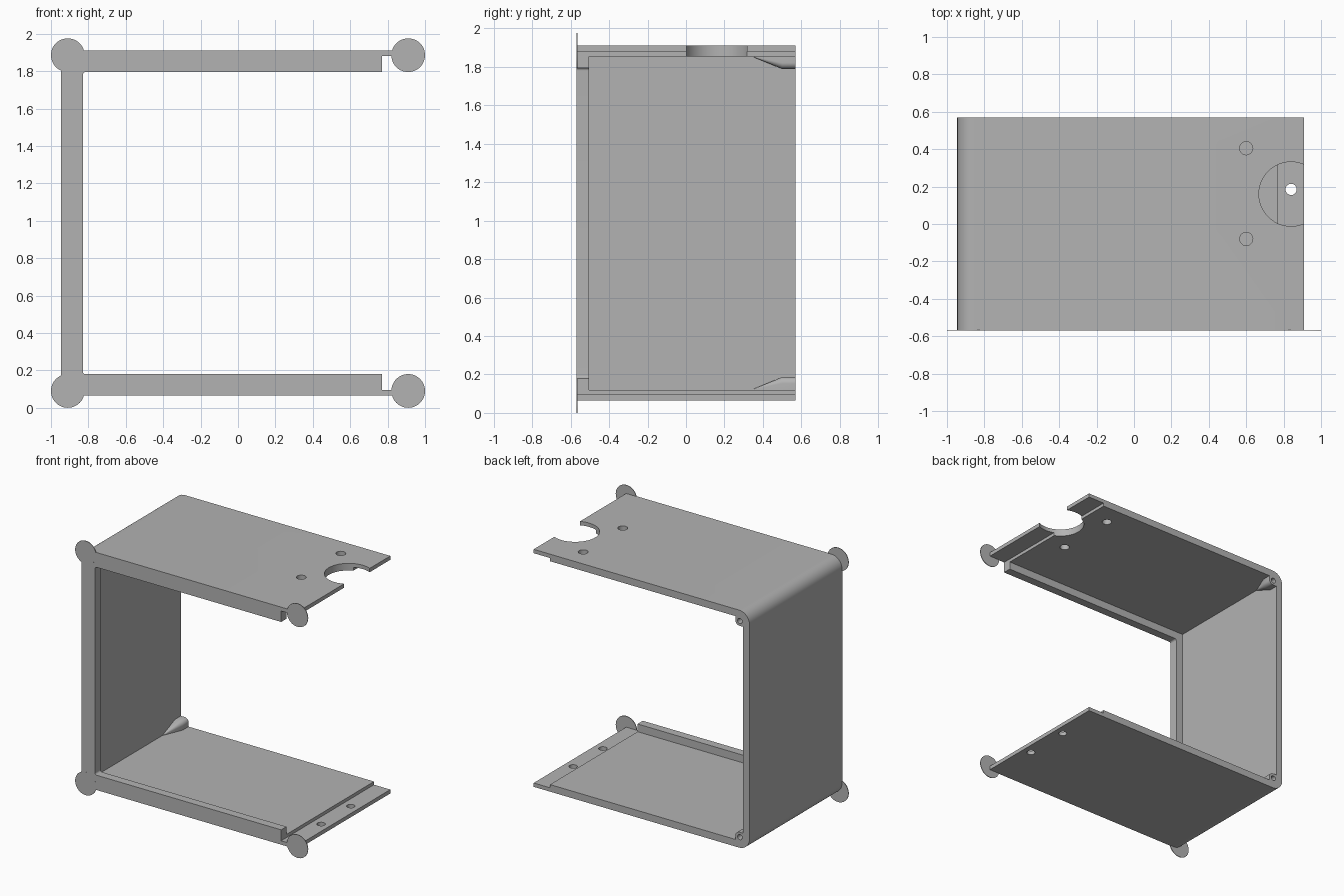
import bpy, bmesh
from math import cos, sin, pi
from mathutils import Vector

if "Cube" in bpy.data.objects:
    bpy.data.objects.remove(bpy.data.objects["Cube"])

grey = bpy.data.materials.new("plain grey")
grey.use_nodes = True
colour = (0.45, 0.45, 0.45, 1)
grey.diffuse_color = colour
grey.node_tree.nodes["Principled BSDF"].inputs["Base Color"].default_value = colour

HEIGHT = 1.975           # top and bottom mirror about half of this
FRONT, BACK = -0.57, 0.57


def flip(z):
    return HEIGHT - z


def rounded(corners, steps=10):
    """Turn (x, z, radius) corners into an outline with filleted corners."""
    out = []
    for i, (x, z, r) in enumerate(corners):
        p = Vector((x, z))
        if r == 0:
            out.append(p)
            continue
        a = (Vector(corners[i - 1][:2]) - p).normalized()
        b = (Vector(corners[(i + 1) % len(corners)][:2]) - p).normalized()
        centre = p + (a + b) * r
        for k in range(steps + 1):
            t = k / steps * pi / 2
            out.append(centre - b * r * cos(t) - a * r * sin(t))
    return out


def c_shape(half):
    """Mirror the lower half of an outline to the upper half."""
    return rounded(half + [(x, flip(z), r) for x, z, r in reversed(half)])


def loft(name, sections):
    """Skin matching (outline, y) sections into a closed solid."""
    bm = bmesh.new()
    rings = [[bm.verts.new((p[0], y, p[1])) for p in pts] for pts, y in sections]
    for r, s in zip(rings, rings[1:]):
        for i in range(len(r)):
            j = (i + 1) % len(r)
            bm.faces.new((r[i], r[j], s[j], s[i]))
    bm.faces.new(rings[0])
    bm.faces.new(rings[-1])
    bmesh.ops.recalc_face_normals(bm, faces=bm.faces)
    mesh = bpy.data.meshes.new(name)
    bm.to_mesh(mesh)
    bm.free()
    mesh.materials.append(grey)
    obj = bpy.data.objects.new(name, mesh)
    bpy.context.collection.objects.link(obj)
    return obj


def cylinder(name, centre, radius, depth, along_y=False, sides=40):
    rot = (pi / 2, 0, 0) if along_y else (0, 0, 0)
    bpy.ops.mesh.primitive_cylinder_add(vertices=sides, radius=radius, depth=depth,
                                        location=centre, rotation=rot)
    obj = bpy.context.object
    obj.name = name
    obj.data.materials.append(grey)
    return obj


def combine(target, tool, operation):
    """Apply a boolean and discard the tool."""
    mod = target.modifiers.new("boolean", "BOOLEAN")
    mod.operation, mod.solver, mod.object = operation, "EXACT", tool
    bpy.context.view_layer.objects.active = target
    bpy.ops.object.modifier_apply(modifier=mod.name)
    bpy.data.objects.remove(tool)


# Wrapped shell: outer wall with thin stepped ledges at the open side
outline = c_shape([(-0.89, 0.12, 0), (0.77, 0.12, 0), (0.77, 0.095, 0),
                   (0.91, 0.095, 0), (0.91, 0.065, 0), (-0.945, 0.065, 0.09)])
shell = loft("shell", [(outline, FRONT), (outline, BACK)])

# Raised lip around the front opening
outline = c_shape([(-0.83, 0.18, 0.015), (0.77, 0.18, 0), (0.77, 0.1, 0),
                   (-0.91, 0.1, 0)])
combine(shell, loft("lip", [(outline, FRONT), (outline, -0.505)]), "UNION")

# Tapered screw bosses in the back corners
for upper in (False, True):
    def boss_section(size):
        pts = rounded([(-0.91, 0.1, 0), (-0.89 + size, 0.1, 0),
                       (-0.89 + size, 0.12 + size, size * 0.5),
                       (-0.91, 0.12 + size, 0)])
        return [(p[0], flip(p[1]) if upper else p[1]) for p in pts]
    boss = loft("boss", [(boss_section(0.004), 0.35), (boss_section(0.066), 0.5),
                         (boss_section(0.066), BACK)])
    combine(shell, boss, "UNION")
    z = flip(0.148) if upper else 0.148
    hole = cylinder("screw_hole", (-0.862, BACK, z), 0.02, 0.2, True, 24)
    combine(shell, hole, "DIFFERENCE")

# Round notch and holes in the top, holes in the bottom ledge
TOP, BOTTOM = flip(0.09), 0.09
for x, y, z, r in [(0.84, 0.16, TOP, 0.172), (0.6, 0.405, TOP, 0.035),
                   (0.6, -0.08, TOP, 0.035), (0.84, 0.185, BOTTOM, 0.03),
                   (0.84, -0.18, BOTTOM, 0.03)]:
    combine(shell, cylinder("cutter", (x, y, z), r, 0.2, sides=48), "DIFFERENCE")

# Thin round tabs on the four front corners
tabs = [cylinder(f"{side}_{level}_tab", (x, FRONT + 0.002, z), 0.09, 0.005, True, 48)
        for side, x in (("right", -0.91), ("left", 0.91))
        for level, z in (("bottom", 0.09), ("top", flip(0.09)))]

bpy.ops.object.select_all(action="DESELECT")
for obj in [shell] + tabs:
    obj.select_set(True)
bpy.context.view_layer.objects.active = shell
bpy.ops.object.shade_smooth_by_angle(angle=pi / 6)
